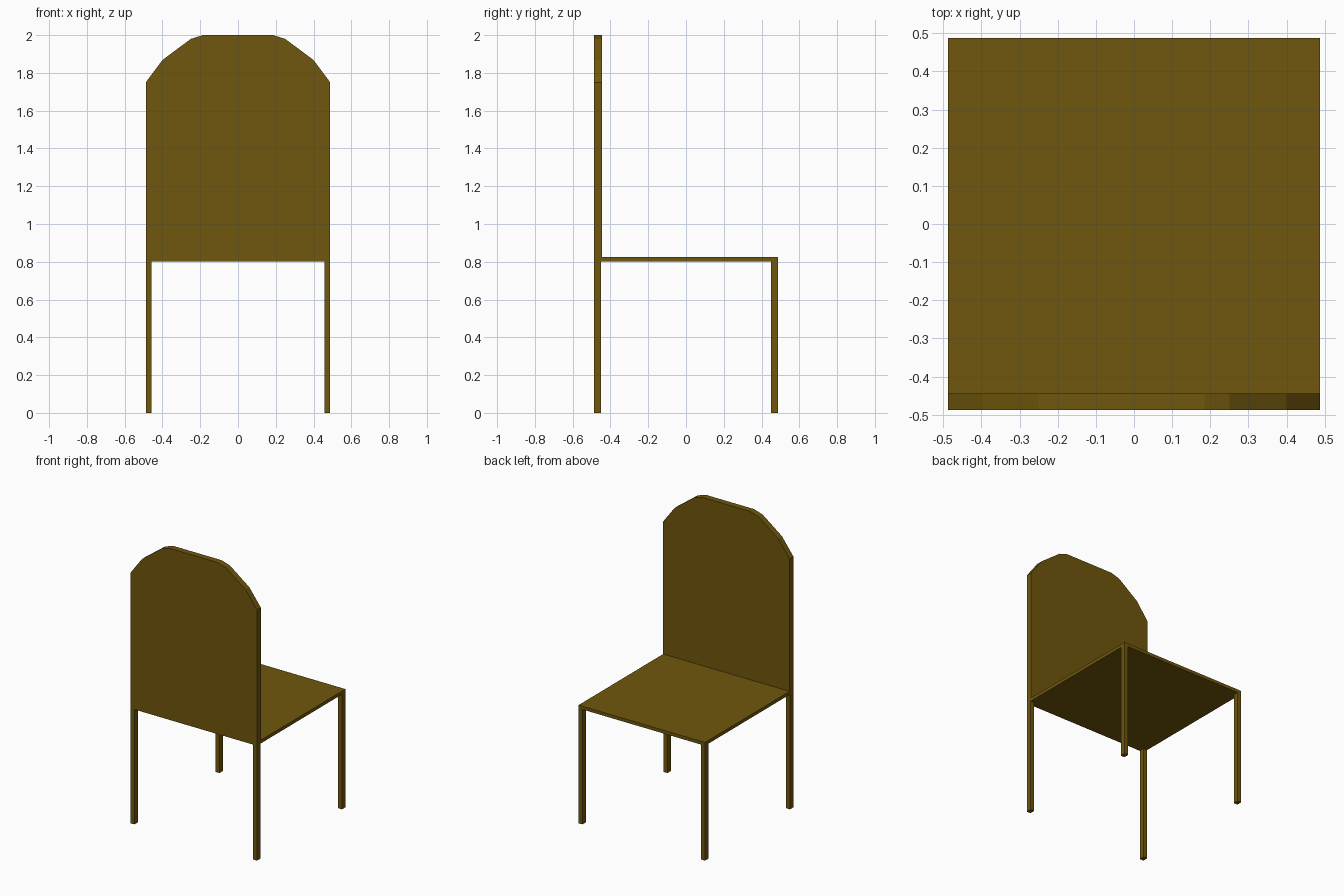
import bpy, bmesh

if "Cube" in bpy.data.objects:
    bpy.data.objects.remove(bpy.data.objects["Cube"])

wood = bpy.data.materials.new("dark_wood")
wood.diffuse_color = (0.16, 0.095, 0.004, 1)
wood.use_nodes = True
wood.node_tree.nodes["Principled BSDF"].inputs["Base Color"].default_value = wood.diffuse_color


def extruded(name, profile, direction):
    """Solid made by sweeping a flat outline along a direction."""
    bm = bmesh.new()
    face = bm.faces.new([bm.verts.new(p) for p in profile])
    swept = bmesh.ops.extrude_face_region(bm, geom=[face], use_keep_orig=True)
    moved = [g for g in swept["geom"] if isinstance(g, bmesh.types.BMVert)]
    bmesh.ops.translate(bm, verts=moved, vec=direction)
    bmesh.ops.recalc_face_normals(bm, faces=bm.faces)
    mesh = bpy.data.meshes.new(name)
    bm.to_mesh(mesh)
    bm.free()
    mesh.materials.append(wood)
    obj = bpy.data.objects.new(name, mesh)
    bpy.context.collection.objects.link(obj)
    return obj


def box(name, x0, x1, y0, y1, z0, z1):
    base = [(x0, y0, z0), (x1, y0, z0), (x1, y1, z0), (x0, y1, z0)]
    return extruded(name, base, (0, 0, z1 - z0))


HALF = 0.488
SEAT_BOTTOM, SEAT_TOP = 0.802, 0.825
BACK_INNER = -0.445

# Backrest: half outline mirrored into a faceted arch
half = [(HALF, SEAT_BOTTOM), (HALF, 1.75), (0.40, 1.868), (0.25, 1.98), (0.185, 2.0)]
outline = half + [(-x, z) for x, z in reversed(half)]
extruded("backrest", [(x, -HALF, z) for x, z in outline], (0, BACK_INNER + HALF, 0))

# Seat panel
box("seat", -HALF, HALF, BACK_INNER, HALF, SEAT_BOTTOM, SEAT_TOP)

# Four legs flush with the corners
LEG_X, LEG_Y = 0.03, 0.038
for side, x in (("left", -HALF), ("right", HALF - LEG_X)):
    for end, y in (("backrest", -HALF), ("seat_edge", HALF - LEG_Y)):
        box(f"{side}_{end}_leg", x, x + LEG_X, y, y + LEG_Y, 0, SEAT_BOTTOM)
